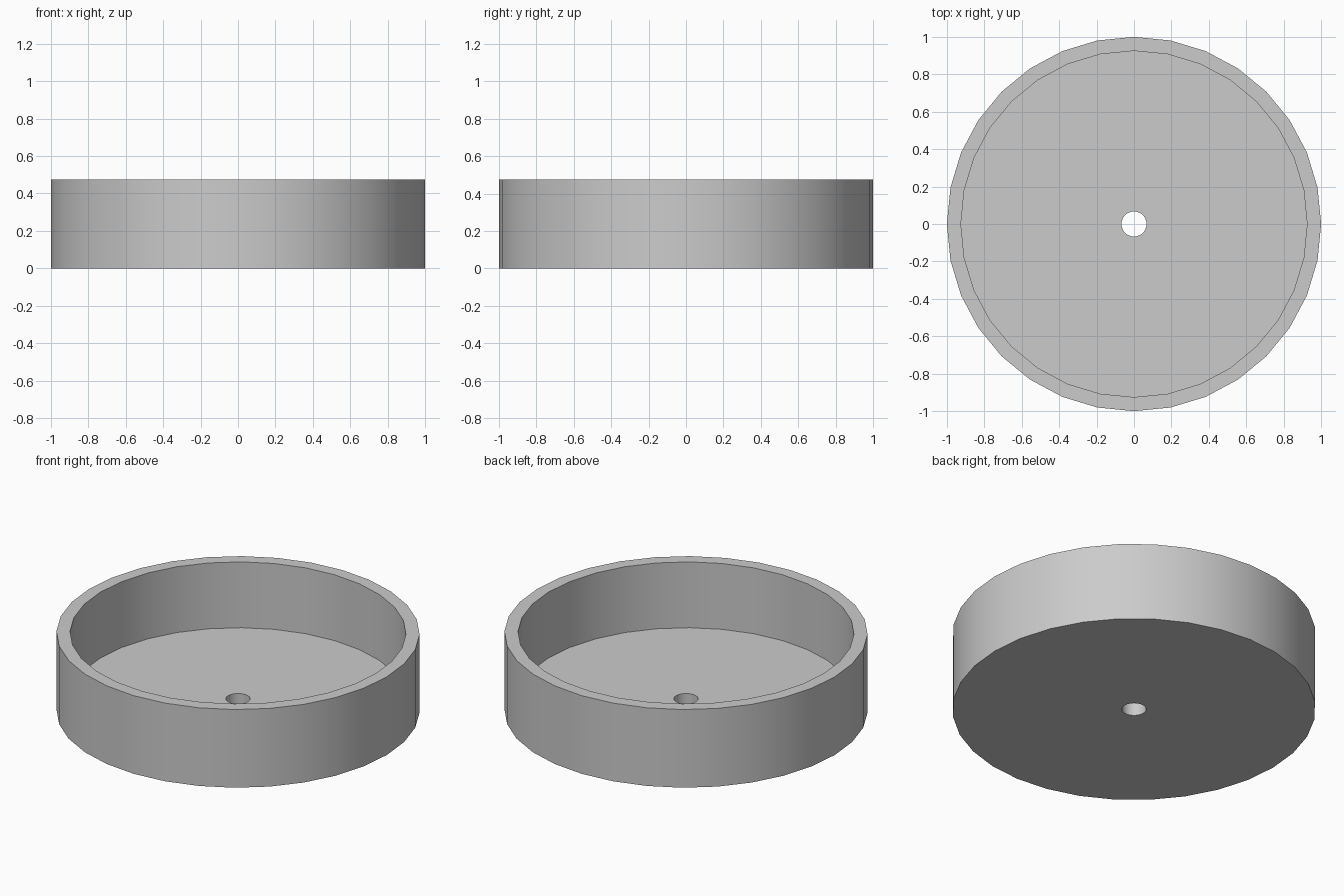
import bpy, bmesh
from math import cos, sin, tau, radians

cube = bpy.data.objects.get("Cube")
if cube:
    bpy.data.objects.remove(cube, do_unlink=True)

HEIGHT, FLOOR = 0.475, 0.075
OUTER, INNER, HOLE = 1.0, 0.925, 0.067
SEGMENTS = 32

# Plain grey material
grey = bpy.data.materials.new("light grey")
grey.use_nodes = True
colour = (0.6, 0.6, 0.6, 1)
grey.diffuse_color = colour
grey.node_tree.nodes["Principled BSDF"].inputs["Base Color"].default_value = colour

# Closed cross-section (radius, height) revolved into a dish with a drain hole
profile = [(HOLE, 0), (OUTER, 0), (OUTER, HEIGHT),
           (INNER, HEIGHT), (INNER, FLOOR), (HOLE, FLOOR)]
bm = bmesh.new()
rings = [[bm.verts.new((r * cos(tau * i / SEGMENTS), r * sin(tau * i / SEGMENTS), z))
          for i in range(SEGMENTS)] for r, z in profile]
for k, lower in enumerate(rings):
    upper = rings[(k + 1) % len(rings)]
    for i in range(SEGMENTS):
        j = (i + 1) % SEGMENTS
        bm.faces.new((lower[i], lower[j], upper[j], upper[i]))
bmesh.ops.recalc_face_normals(bm, faces=bm.faces)

mesh = bpy.data.meshes.new("round_dish")
bm.to_mesh(mesh)
bm.free()
mesh.materials.append(grey)
dish = bpy.data.objects.new("round_dish", mesh)
bpy.context.collection.objects.link(dish)

# Smooth round walls, crisp rims
bpy.ops.object.select_all(action='DESELECT')
dish.select_set(True)
bpy.context.view_layer.objects.active = dish
bpy.ops.object.shade_smooth_by_angle(angle=radians(30))
